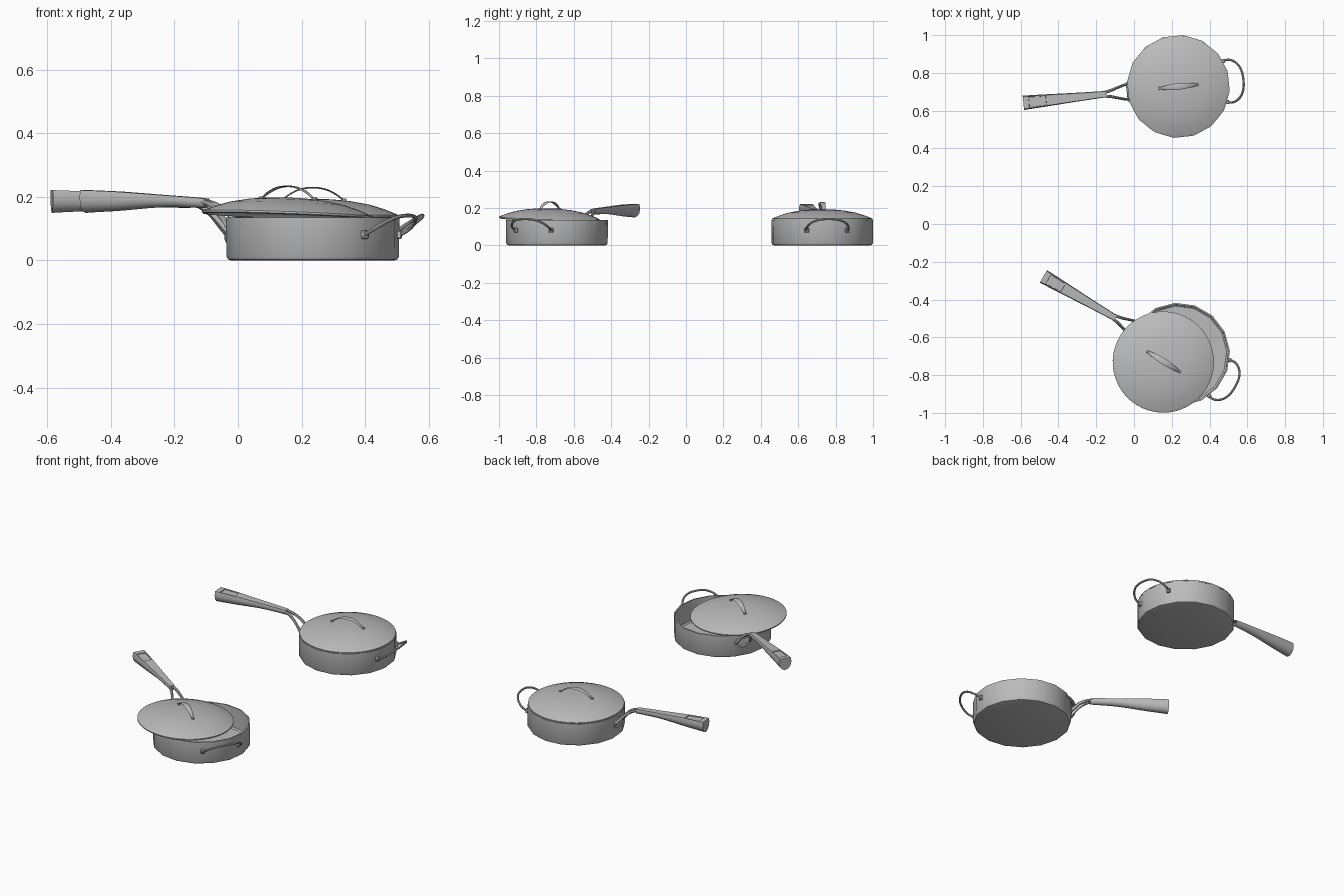
import bpy, bmesh
from math import pi, sin, cos, radians
from mathutils import Matrix, Vector

cube = bpy.data.objects.get("Cube")
if cube:
    bpy.data.objects.remove(cube)

steel = bpy.data.materials.new("brushed_steel")
steel.use_nodes = True
steel.diffuse_color = (0.5, 0.5, 0.5, 1)
steel.node_tree.nodes["Principled BSDF"].inputs["Base Color"].default_value = (0.5, 0.5, 0.5, 1)


def finish(bm, name, matrix, angle=38):
    """Turn a bmesh into a smooth-shaded steel object."""
    bmesh.ops.recalc_face_normals(bm, faces=bm.faces)
    mesh = bpy.data.meshes.new(name)
    bm.to_mesh(mesh)
    bm.free()
    mesh.materials.append(steel)
    mesh.shade_smooth()
    mesh.set_sharp_from_angle(angle=radians(angle))
    obj = bpy.data.objects.new(name, mesh)
    obj.matrix_world = matrix
    bpy.context.collection.objects.link(obj)
    return obj


def lathe(profile, sides, closed=False, offset=0.0):
    """Revolve (radius, height) points about z."""
    bm = bmesh.new()
    rings = []
    for r, z in profile:
        angles = [2 * pi * (i + offset) / sides for i in range(sides)]
        rings.append([bm.verts.new((r * cos(a), r * sin(a), z)) for a in angles])
    pairs = list(zip(rings, rings[1:]))
    if closed:
        pairs.append((rings[-1], rings[0]))
    for a, b in pairs:
        for i in range(sides):
            j = (i + 1) % sides
            bm.faces.new((a[i], a[j], b[j], b[i]))
    bmesh.ops.remove_doubles(bm, verts=bm.verts, dist=1e-5)
    return bm


def smooth_path(stations, steps):
    """Catmull-Rom interpolation of (x, y, z, half_width, half_height)."""
    pts = [Vector(s) for s in stations]
    out = []
    for i in range(len(pts) - 1):
        p0, p1, p2 = pts[max(i - 1, 0)], pts[i], pts[i + 1]
        p3 = pts[min(i + 2, len(pts) - 1)]
        for k in range(steps):
            t = k / steps
            out.append(0.5 * (2 * p1 + (p2 - p0) * t + (2 * p0 - 5 * p1 + 4 * p2 - p3) * t ** 2
                              + (3 * p1 - p0 - 3 * p2 + p3) * t ** 3))
    return out + [pts[-1]]


def sweep(stations, steps=4, sides=8, flat_top=False):
    """Sweep an oval section along a path that never runs vertically."""
    path = smooth_path(stations, steps)
    centres = [Vector(p[:3]) for p in path]
    bm = bmesh.new()
    rings = []
    for i, p in enumerate(path):
        tangent = (centres[min(i + 1, len(path) - 1)] - centres[max(i - 1, 0)]).normalized()
        side = Vector((0, 0, 1)).cross(tangent).normalized()
        up = tangent.cross(side)
        ring = []
        for k in range(sides):
            a = 2 * pi * k / sides
            lift = min(1, 2 * sin(a)) if flat_top else sin(a)
            ring.append(bm.verts.new(centres[i] + side * p[3] * cos(a) + up * p[4] * lift))
        rings.append(ring)
    for a, b in zip(rings, rings[1:]):
        for k in range(sides):
            j = (k + 1) % sides
            bm.faces.new((a[k], a[j], b[j], b[k]))
    bm.faces.new(rings[0])
    bm.faces.new(rings[-1])
    return bm


def mirrored(half):
    """Complete a symmetric path whose last station lies on y = 0."""
    return half + [(x, -y, z, w, h) for x, y, z, w, h in reversed(half[:-1])]


def block(size):
    bm = bmesh.new()
    bmesh.ops.create_cube(bm, size=1, matrix=Matrix.Diagonal((*size, 1)))
    bmesh.ops.bevel(bm, geom=bm.edges[:], offset=min(size) * 0.2, segments=1, affect='EDGES')
    return bm


def build_pan(tag, m):
    # Hollow faceted body
    body = [(0, 0), (0.258, 0), (0.267, 0.003), (0.272, 0.012), (0.273, 0.135),
            (0.265, 0.135), (0.264, 0.014), (0.256, 0.007), (0, 0.007)]
    finish(lathe(body, 16, offset=0.5), tag + "_body", m)

    # Long grip with a shallow recess near its end
    grip = [(-0.385, 0, 0.184, 0.017, 0.010), (-0.44, 0, 0.188, 0.019, 0.011),
            (-0.55, 0, 0.193, 0.024, 0.013), (-0.70, 0, 0.196, 0.032, 0.020),
            (-0.80, 0, 0.197, 0.037, 0.023), (-0.825, 0, 0.197, 0.038, 0.024)]
    bm = sweep(grip, 3, 12, flat_top=True)
    bm.normal_update()
    bmesh.ops.recalc_face_normals(bm, faces=bm.faces)
    top = [f for f in bm.faces
           if f.normal.z > 0.95 and -0.80 < f.calc_center_median().x < -0.70]
    bmesh.ops.inset_region(bm, faces=top, thickness=0.004, depth=0)
    bmesh.ops.inset_region(bm, faces=top, thickness=0.001, depth=-0.005)
    finish(bm, tag + "_grip", m)

    # Forked neck joining grip to wall
    for side, word in ((1, "left"), (-1, "right")):
        prong = [(-0.264, side * 0.040, 0.085, 0.008, 0.012),
                 (-0.285, side * 0.038, 0.106, 0.007, 0.010),
                 (-0.320, side * 0.028, 0.146, 0.007, 0.009),
                 (-0.360, side * 0.016, 0.174, 0.008, 0.009),
                 (-0.400, side * 0.009, 0.186, 0.008, 0.008)]
        finish(sweep(prong, 4, 8), tag + "_prong_" + word, m)

    # Oval mounting plate
    plate = lathe([(0, 0), (1, 0), (1, 0.7), (0.9, 1), (0, 1)], 20)
    shape = (Matrix.Translation((-0.266, 0, 0.085)) @ Matrix.Rotation(-pi / 2, 4, 'Y')
             @ Matrix.Diagonal((0.030, 0.052, 0.009, 1)))
    plate.transform(shape)
    finish(plate, tag + "_mounting_plate", m)

    # Helper loop on the opposite side, with its feet
    half = [(0.252, 0.112, 0.080), (0.285, 0.112, 0.098), (0.318, 0.092, 0.121),
            (0.340, 0.052, 0.137), (0.346, 0, 0.141)]
    half = [(*p, 0.006, 0.006) for p in half]
    finish(sweep(mirrored(half), 4, 8), tag + "_helper_loop", m)
    for s in (1, -1):
        foot = (Matrix.Rotation(s * radians(23.5), 4, 'Z')
                @ Matrix.Translation((0.274, 0, 0.081)))
        finish(block((0.016, 0.022, 0.026)), tag + "_helper_foot", m @ foot)


def build_lid(tag, m):
    # Thin domed shell with rolled rim
    dome = [(0.264, 0), (0.268, 0.003), (0.268, 0.009), (0.263, 0.012), (0.252, 0.016),
            (0.225, 0.027), (0.18, 0.041), (0.12, 0.052), (0.06, 0.058), (0, 0.060),
            (0, 0.055), (0.12, 0.047), (0.18, 0.036), (0.225, 0.022), (0.25, 0.010), (0.256, 0)]
    finish(lathe(dome, 48, closed=True), tag + "_dome", m)

    # Leaf-shaped strap handle and its feet
    n = 16
    strap = []
    for i in range(n + 1):
        t = -1 + 2 * i / n
        strap.append((0.100 * t, 0, 0.053 + 0.042 * (1 - abs(t) ** 2.2),
                      0.005 + 0.012 * (1 - t * t), 0.0025))
    finish(sweep(strap, 1, 8), tag + "_strap_handle", m)
    for s in (1, -1):
        foot = Matrix.Translation((s * 0.099, 0, 0.056))
        finish(block((0.014, 0.014, 0.010)), tag + "_strap_foot", m @ foot)


def place(x, y, z, turn):
    return Matrix.Translation((x, y, z)) @ Matrix.Rotation(radians(turn), 4, 'Z')


# Covered pan at the back
build_pan("back_pan", place(0.235, 0.728, 0, 6))
build_lid("back_lid", place(0.235, 0.728, 0.134, 6))

# Turned pan at the front, its lid set askew
build_pan("front_pan", place(0.235, -0.69, 0, -30))
tilt = Matrix.Rotation(radians(2), 4, 'Y') @ Matrix.Rotation(radians(-1.5), 4, 'X')
build_lid("front_lid", Matrix.Translation((0.155, -0.731, 0.138)) @ tilt
          @ Matrix.Rotation(radians(-32), 4, 'Z'))
